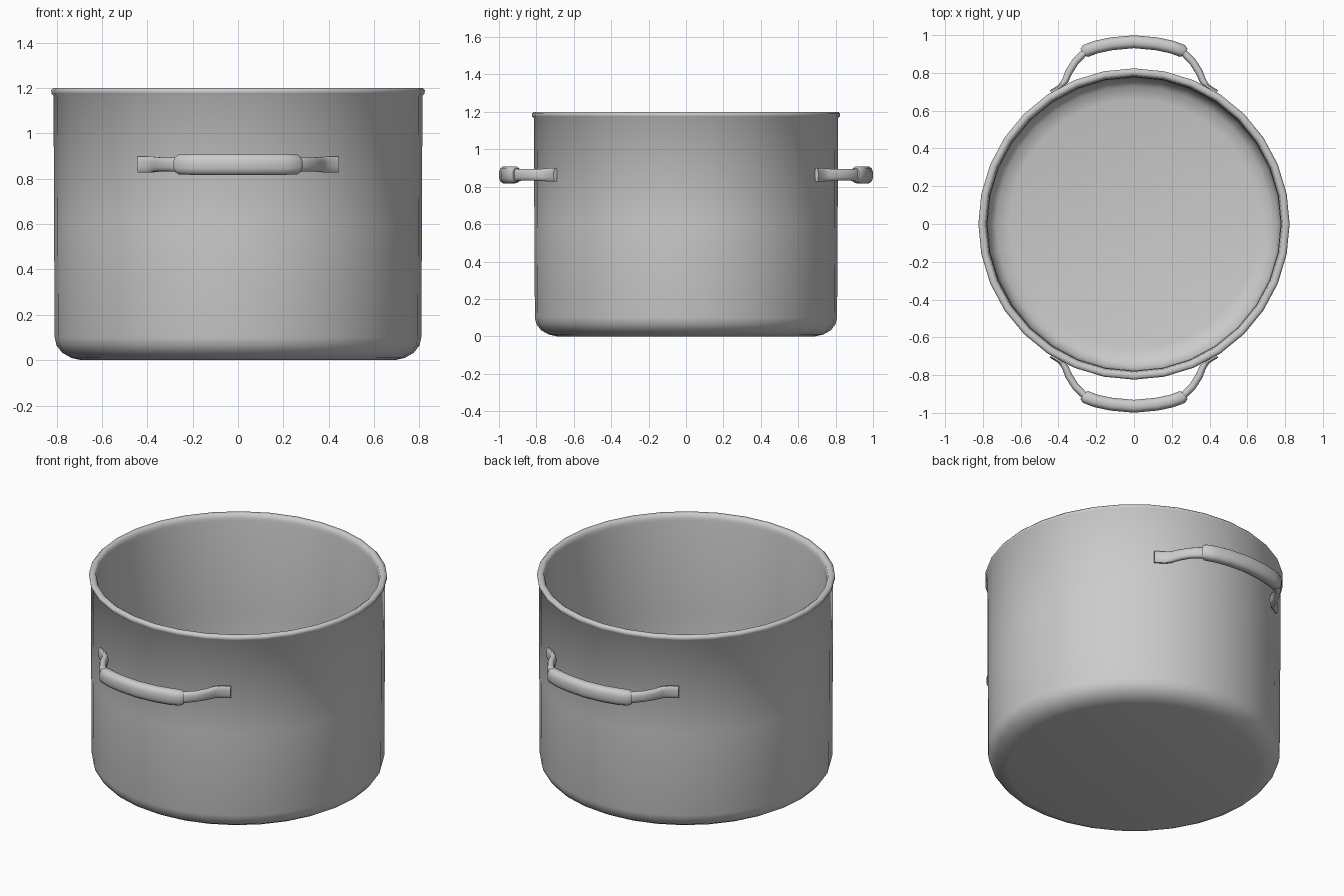
import bpy, bmesh, math
from mathutils import Vector

if "Cube" in bpy.data.objects:
    bpy.data.objects.remove(bpy.data.objects["Cube"])


def finish(name, bm, angle):
    bmesh.ops.recalc_face_normals(bm, faces=bm.faces)
    me = bpy.data.meshes.new(name)
    bm.to_mesh(me)
    bm.free()
    ob = bpy.data.objects.new(name, me)
    bpy.context.collection.objects.link(ob)
    bpy.ops.object.select_all(action='DESELECT')
    ob.select_set(True)
    bpy.context.view_layer.objects.active = ob
    bpy.ops.object.shade_smooth_by_angle(angle=math.radians(angle))
    return ob


def lathe(name, profile, segments=32):
    bm = bmesh.new()
    vs = [bm.verts.new((r, 0, z)) for r, z in profile]
    es = [bm.edges.new(p) for p in zip(vs, vs[1:])]
    bmesh.ops.spin(bm, geom=vs + es, axis=(0, 0, 1), cent=(0, 0, 0),
                   angle=2 * math.pi, steps=segments)
    bmesh.ops.remove_doubles(bm, verts=bm.verts, dist=1e-4)
    return finish(name, bm, 50)


def sweep(name, half, z, sides=12):
    """Sweep a rounded section along half a path (x, y, half depth, half height),
    reflected in x, then mirrored to the other side of the pot."""
    path = [(-x, y, d, h) for x, y, d, h in half]
    path += [p for p in reversed(half) if p[0] > 0]
    bm = bmesh.new()
    rings = []
    for i, (x, y, d, h) in enumerate(path):
        a, b = path[max(i - 1, 0)], path[min(i + 1, len(path) - 1)]
        t = Vector((b[0] - a[0], b[1] - a[1])).normalized()
        ring = []
        for k in range(sides):
            c, s = (f(2 * math.pi * (k + 0.5) / sides) for f in (math.cos, math.sin))
            c, s = (math.copysign(abs(v) ** 0.75, v) for v in (c, s))
            ring.append(bm.verts.new((x - t.y * d * c, y + t.x * d * c, z + h * s)))
        rings.append(ring)
    for r, q in zip(rings, rings[1:]):
        for k in range(sides):
            n = (k + 1) % sides
            bm.faces.new((r[k], r[n], q[n], q[k]))
    bm.faces.new(rings[0])
    bm.faces.new(rings[-1])
    ob = finish(name, bm, 45)
    m = ob.modifiers.new("other_side", 'MIRROR')
    m.use_axis = (False, True, False)
    return ob


# Pot body: rounded base, thin wall, rolled rim, hollow inside
lathe("pot_body", [
    (0, 0), (0.69, 0), (0.735, 0.01), (0.775, 0.033), (0.80, 0.065), (0.808, 0.10),
    (0.811, 0.60), (0.813, 1.165), (0.822, 1.175), (0.824, 1.19), (0.815, 1.20),
    (0.797, 1.20), (0.786, 1.193), (0.782, 1.175), (0.779, 1.16), (0.776, 0.60),
    (0.774, 0.13), (0.762, 0.085), (0.73, 0.052), (0.66, 0.035), (0, 0.03)])

# Handle straps: flat tabs on the wall bending into rods
sweep("handle_straps", [
    (0.44, 0.698, 0.011, 0.037), (0.39, 0.728, 0.013, 0.037),
    (0.365, 0.757, 0.018, 0.034), (0.345, 0.805, 0.020, 0.032),
    (0.31, 0.86, 0.020, 0.031), (0.26, 0.91, 0.020, 0.033),
    (0.13, 0.95, 0.02, 0.033), (0, 0.963, 0.02, 0.033)], 0.863)

# Thick grips around the straps
sweep("handle_grips", [
    (0.268, 0.906, 0.026, 0.036), (0.256, 0.916, 0.035, 0.045),
    (0.20, 0.937, 0.035, 0.047), (0.12, 0.954, 0.035, 0.047),
    (0, 0.965, 0.035, 0.047)], 0.863)
